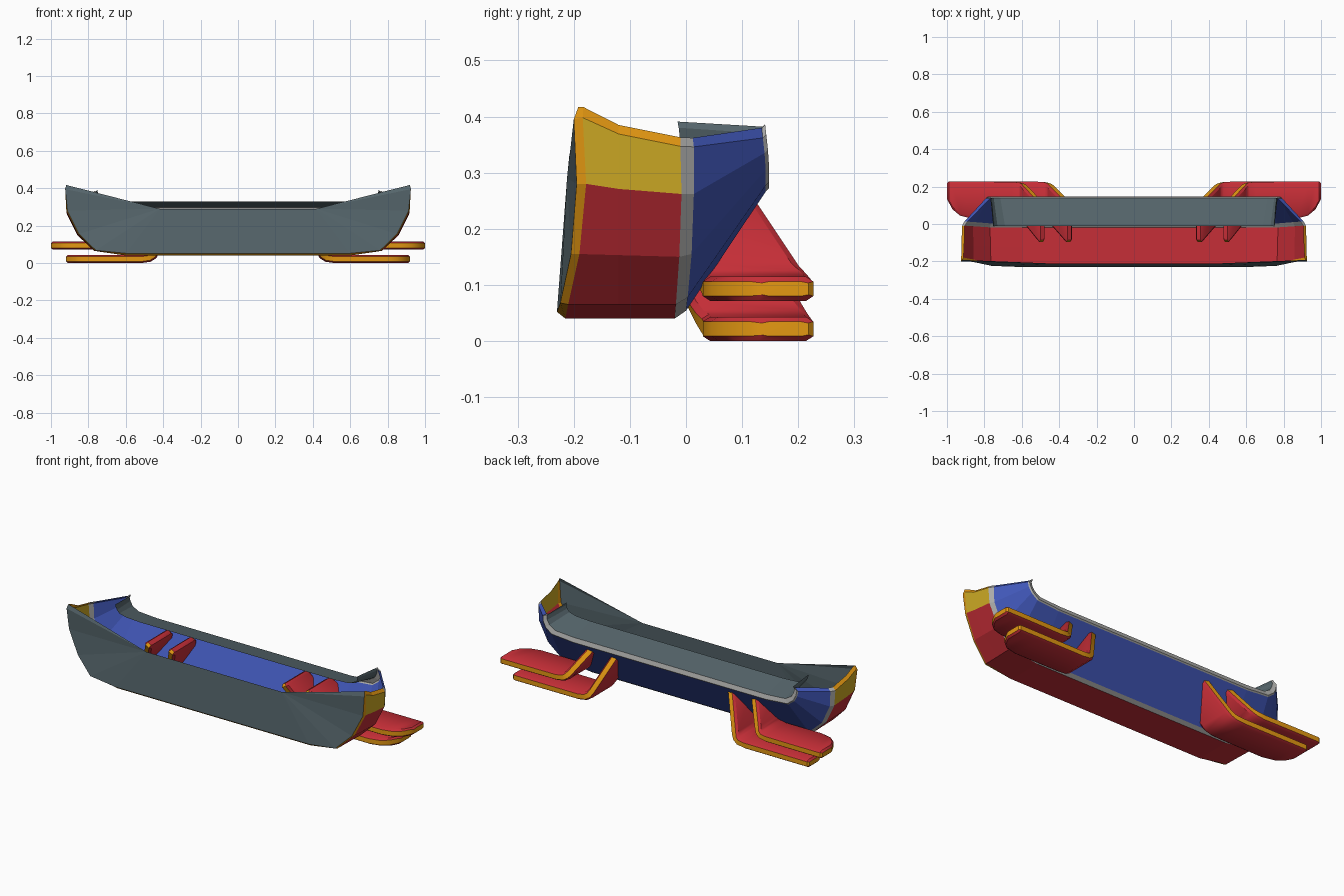
import bpy, bmesh, math
from mathutils import Vector

if "Cube" in bpy.data.objects:
    bpy.data.objects.remove(bpy.data.objects["Cube"])


def lin(c):
    c /= 255
    return c / 12.92 if c <= 0.04045 else ((c + 0.055) / 1.055) ** 2.4


def material(name, r, g, b):
    m = bpy.data.materials.new(name)
    m.diffuse_color = (lin(r), lin(g), lin(b), 1)
    m.use_nodes = True
    m.node_tree.nodes["Principled BSDF"].inputs["Base Color"].default_value = m.diffuse_color
    return m


SLATE = material("slate grey", 86, 102, 108)
RED = material("red", 198, 46, 55)
YELLOW = material("yellow", 206, 170, 36)
AMBER = material("amber", 228, 152, 18)
BLUE = material("blue", 64, 86, 182)
GREY = material("light grey", 172, 172, 170)


def make_object(name, bm, mats, smooth=None):
    bmesh.ops.recalc_face_normals(bm, faces=bm.faces[:])
    me = bpy.data.meshes.new(name)
    bm.to_mesh(me)
    bm.free()
    for m in mats:
        me.materials.append(m)
    ob = bpy.data.objects.new(name, me)
    bpy.context.collection.objects.link(ob)
    if smooth:
        bpy.ops.object.select_all(action='DESELECT')
        ob.select_set(True)
        bpy.context.view_layer.objects.active = ob
        bpy.ops.object.shade_smooth_by_angle(angle=math.radians(smooth))
    return ob


def full_ring(half):
    return half + [(-x, y, z) for x, y, z in reversed(half)]


def shell(name, stations, mats, rule=lambda i: 0):
    """Loft mirrored half profiles; rule gives material from the profile segment."""
    bm = bmesh.new()
    rings = [[bm.verts.new(p) for p in full_ring(s)] for s in stations]
    n = len(rings[0])
    for a, b in zip(rings, rings[1:]):
        for i in range(n - 1):
            f = bm.faces.new((a[i], a[i + 1], b[i + 1], b[i]))
            f.material_index = rule(min(i, n - 2 - i))
    return make_object(name, bm, mats)


# half profiles from the top corner down to the belly, front to back
front = [(.918, -.192, .417), (.924, -.200, .395), (.912, -.195, .28),
         (.85, -.205, .155), (.76, -.224, .068), (.6, -.230, .052)]
band_a = [(.912, -.183, .417), (.924, -.184, .398), (.918, -.178, .28),
          (.857, -.190, .155), (.765, -.210, .065), (.6, -.215, .040)]
band_b = [(.908, -.12, .385), (.922, -.12, .369), (.917, -.12, .271),
          (.859, -.12, .153), (.767, -.12, .065), (.6, -.12, .040)]
band_c = [(.905, -.010, .363), (.920, -.010, .347), (.915, -.008, .262),
          (.86, -.012, .15), (.77, -.018, .065), (.6, -.020, .040)]
seam = [(.890, .012, .362), (.906, .014, .346), (.902, .014, .262),
        (.85, .010, .155), (.765, .003, .078), (.6, .0, .054)]
back = [(.770, .135, .380), (.792, .137, .362), (.788, .140, .335),
        (.772, .142, .305), (.735, .142, .277), (.6, .142, .266)]
rim_a = [(x - .004, y + .006, z + .006) for x, y, z in back]
rim_b = [(.760, .136, .382), (.768, .137, .370), (.764, .138, .350),
         (.750, .139, .325), (.715, .140, .304), (.6, .140, .296)]
shelf_front = [(.752, -.015, .391), (.750, -.013, .380), (.744, -.011, .362),
               (.730, -.010, .346), (.690, -.010, .335), (.6, -.010, .330)]

shell("front_edge_trim", [front, band_a], [AMBER])
shell("outer_band", [band_a, band_b, band_c], [AMBER, YELLOW, RED],
      lambda i: min(i, 2))
shell("seam_strip", [band_c, seam], [GREY])
shell("rear_wall", [seam, back], [BLUE])
shell("rear_rim", [back, rim_a, rim_b], [GREY])
shell("rear_shelf", [rim_b, shelf_front], [SLATE])

# front plate: centre panel plus a fan at each end
bm = bmesh.new()
top_in, top_mid = (.42, -.212, .29), (.6, -.208, .33)
for s in (1, -1):
    rim = [bm.verts.new((s * x, y, z)) for x, y, z in front[::-1] + [top_mid]]
    hub = bm.verts.new((s * top_in[0], top_in[1], top_in[2]))
    for a, b in zip(rim, rim[1:]):
        bm.faces.new((hub, a, b))
    if s == 1:
        first = (hub, rim[0])
    else:
        bm.faces.new((first[0], first[1], rim[0], hub))
make_object("front_plate", bm, [SLATE])


def fin(name, path, side):
    """Bent fin: stations (x, z, front y, rear y), chamfered, amber on its edge."""
    h, e, c = .0215, .013, .013
    bm = bmesh.new()
    rings = []
    last = len(path) - 1
    for i, (x, z, yf, yr) in enumerate(path):
        p, q = path[max(i - 1, 0)], path[min(i + 1, last)]
        t = Vector((q[0] - p[0], q[1] - p[1])).normalized()
        n = Vector((-t.y, t.x))
        hh, ee = (e, e * .8) if i in (0, last) else (h, e)
        prof = [(yf + c, hh), (yr - c, hh), (yr, ee), (yr, -ee),
                (yr - c, -hh), (yf + c, -hh), (yf, -ee), (yf, ee)]
        rings.append([bm.verts.new((side * (x + n.x * d), y, z + n.y * d))
                      for y, d in prof])
    for a, b in zip(rings, rings[1:]):
        for k in range(8):
            j = (k + 1) % 8
            f = bm.faces.new((a[k], a[j], b[j], b[k]))
            f.material_index = 1 if k in (2, 6) else 0
    bm.faces.new(rings[0])
    bm.faces.new(rings[-1]).material_index = 1
    make_object(name, bm, [RED, AMBER], 35)


def wing_tip(tip, z):
    return [(tip - .13, z, .030, .227), (tip - .07, z, .045, .227),
            (tip - .03, z, .078, .227), (tip - .010, z, .115, .227),
            (tip, z, .135, .218)]


upper = [(.490, .268, -.085, .095), (.497, .256, -.095, .115),
         (.578, .128, .005, .200), (.592, .110, .020, .214),
         (.612, .098, .028, .222), (.650, .093, .030, .225)] + wing_tip(1.0, .093)
lower = [(.345, .268, -.085, .095), (.352, .256, -.095, .115),
         (.440, .062, .005, .205), (.453, .040, .018, .216),
         (.474, .027, .028, .223), (.515, .0215, .032, .226)] + wing_tip(.92, .0215)

# paired fins on both sides
for side, label in ((1, "right"), (-1, "left")):
    fin("upper_fin_" + label, upper, side)
    fin("lower_fin_" + label, lower, side)
